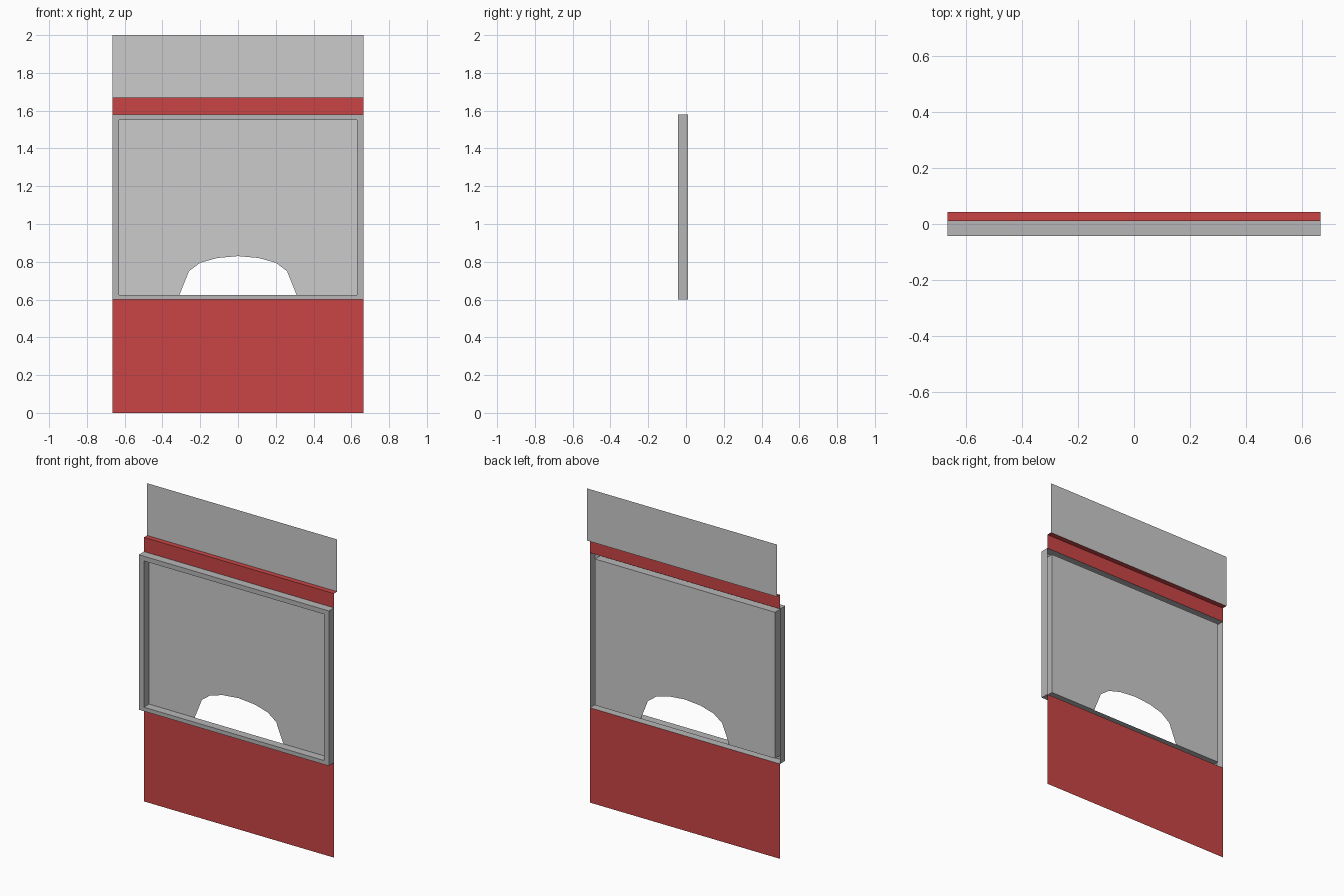
import bpy

if "Cube" in bpy.data.objects:
    bpy.data.objects.remove(bpy.data.objects["Cube"])

W = 0.665                              # half width
FRONT, MID, BACK = -0.042, 0.01, 0.042  # depth planes


def material(name, rgb):
    m = bpy.data.materials.new(name)
    m.diffuse_color = (*rgb, 1)
    m.use_nodes = True
    m.node_tree.nodes["Principled BSDF"].inputs["Base Color"].default_value = m.diffuse_color
    return m


def make(name, verts, faces, mat=None):
    me = bpy.data.meshes.new(name)
    me.from_pydata(verts, [], faces)
    me.update()
    ob = bpy.data.objects.new(name, me)
    bpy.context.collection.objects.link(ob)
    if mat:
        me.materials.append(mat)
    return ob


def sheet(name, profile, mat=None):
    """Full-width sheet following a bottom-to-top (y, z) profile, facing front."""
    verts = [(x, y, z) for y, z in profile for x in (-W, W)]
    faces = [(2*i, 2*i + 1, 2*i + 3, 2*i + 2) for i in range(len(profile) - 1)]
    return make(name, verts, faces, mat)


def loop(x, z0, z1, y):
    return [(-x, y, z0), (x, y, z0), (x, y, z1), (-x, y, z1)]


red = material("red_paint", (0.59, 0.06, 0.06))
dark = material("dark_grey", (0.47, 0.47, 0.47))
glass = material("glass_grey", (0.71, 0.71, 0.71))

# Wall panels: lower wall, lintel with ledge, upper panel set back
sheet("lower_panel", [(MID, 0), (MID, 0.6)], red)
sheet("lintel", [(MID, 1.58), (MID, 1.67), (BACK, 1.67)], red)
sheet("upper_panel", [(BACK, 1.67), (BACK, 2.0)])

# Window frame: channel open at the back (outer wall, front face, inner wall)
outer, inner = (W, 0.6, 1.58), (0.63, 0.625, 1.55)
verts = (loop(*outer, MID) + loop(*outer, FRONT)
         + loop(*inner, FRONT) + loop(*inner, MID))
faces = [(4*r + i, 4*r + (i + 1) % 4, 4*r + 4 + (i + 1) % 4, 4*r + 4 + i)
         for r in range(3) for i in range(4)]
frame = make("window_frame", verts, [f[::-1] for f in faces], dark)
# make sure the front faces point towards -y
if frame.data.polygons[4].normal.y > 0:
    frame.data.flip_normals()

# Window pane with arched service opening
half = [(0.31, 0.625), (0.26, 0.75), (0.2, 0.795), (0.11, 0.82)]
arch = [(-x, z) for x, z in half] + [(0, 0.83)] + half[::-1]
top = [-0.63] + [x for x, _ in arch[1:-1]] + [0.63]
n = len(arch)
verts = [(x, MID, z) for x, z in arch] + [(x, MID, 1.55) for x in top]
faces = [(i, i + 1, n + i + 1, n + i) for i in range(n - 1)]
verts += [(-0.63, MID, 0.625), (0.63, MID, 0.625)]
faces += [(2*n, 0, n), (n - 1, 2*n + 1, 2*n - 1)]
make("window_pane", verts, faces, glass)
